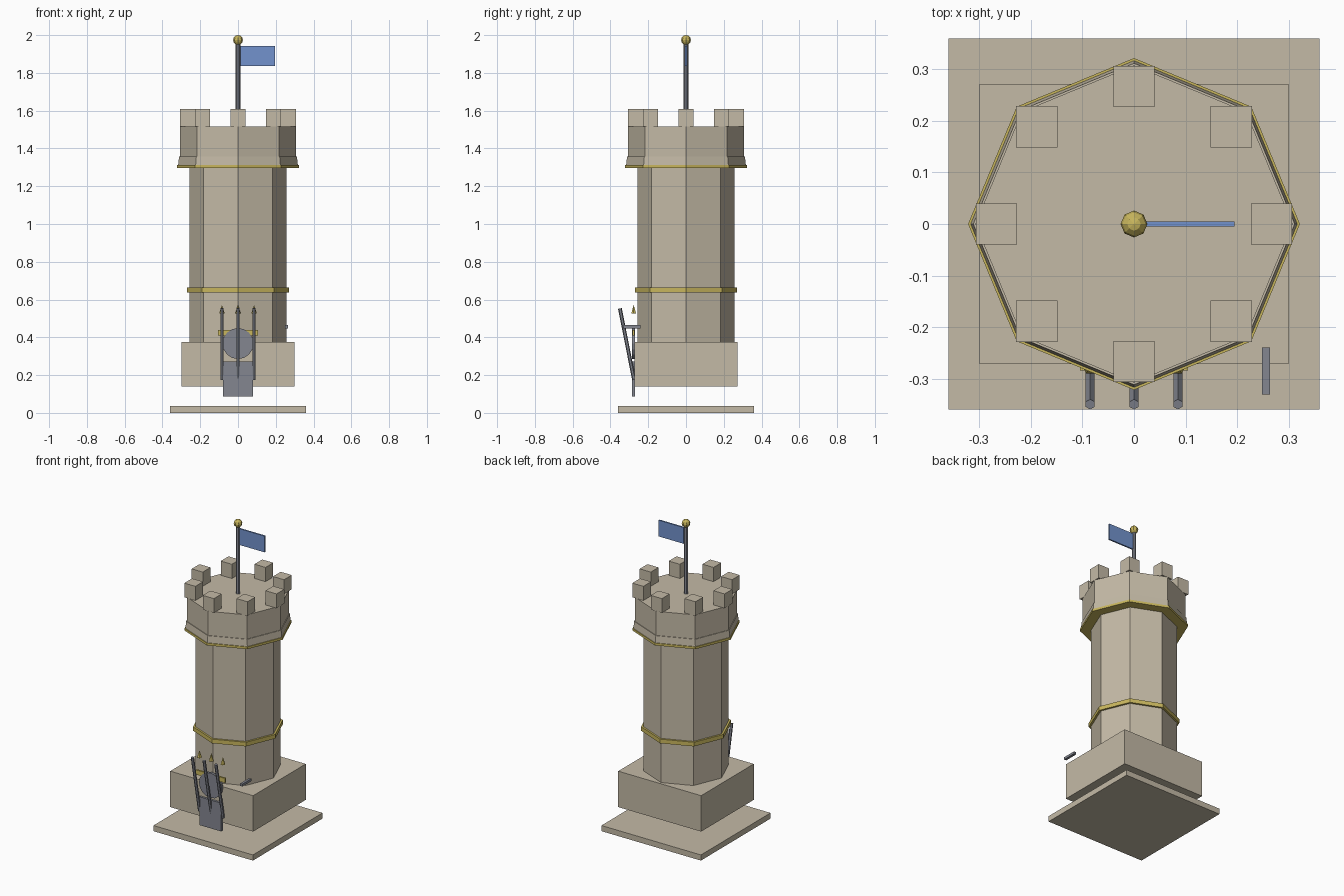
import bpy
import math
from mathutils import Vector

cube = bpy.data.objects.get("Cube")
if cube:
    bpy.data.objects.remove(cube, do_unlink=True)


def make_material(name, r, g, b):
    mat = bpy.data.materials.new(name)
    mat.use_nodes = True
    mat.diffuse_color = (r, g, b, 1)
    mat.node_tree.nodes["Principled BSDF"].inputs["Base Color"].default_value = (r, g, b, 1)
    return mat


stone = make_material("warm stone", 0.55, 0.49, 0.38)
gold = make_material("gold trim", 0.58, 0.47, 0.11)
slate = make_material("slate grey", 0.23, 0.24, 0.28)
blue = make_material("flag blue", 0.17, 0.29, 0.61)


def finish(name, mat):
    obj = bpy.context.object
    obj.name = name
    obj.data.materials.append(mat)
    bpy.ops.object.transform_apply(location=False, rotation=True, scale=True)
    return obj


def box(name, mat, low, high):
    low, high = Vector(low), Vector(high)
    bpy.ops.mesh.primitive_cube_add(size=1, location=(low + high) / 2)
    bpy.context.object.scale = high - low
    return finish(name, mat)


def prism(name, mat, r_low, r_high, z_low, z_high, sides=8, x=0, y=0):
    """Upright prism or cone with a corner on the +x axis."""
    bpy.ops.mesh.primitive_cone_add(
        vertices=sides, radius1=r_low, radius2=r_high, depth=z_high - z_low,
        location=(x, y, (z_low + z_high) / 2))
    bpy.context.object.rotation_euler.z = math.pi / 2
    return finish(name, mat)


def rod(name, mat, start, end, radius, sides):
    start, end = Vector(start), Vector(end)
    axis = end - start
    bpy.ops.mesh.primitive_cylinder_add(
        vertices=sides, radius=radius, depth=axis.length, location=(start + end) / 2,
        rotation=axis.to_track_quat('Z', 'Y').to_euler())
    return finish(name, mat)


# Ground slab and raised plinth
box("ground_slab", stone, (-0.36, -0.36, 0), (0.36, 0.36, 0.037))
box("plinth", stone, (-0.3, -0.272, 0.14), (0.3, 0.272, 0.375))

# Octagonal tower with gold bands, cornice and parapet
prism("tower_shaft", stone, 0.257, 0.257, 0.375, 1.3)
prism("lower_band", gold, 0.27, 0.27, 0.637, 0.664)
prism("upper_band", gold, 0.322, 0.322, 1.297, 1.312)
prism("cornice", stone, 0.317, 0.312, 1.312, 1.357)
prism("parapet", stone, 0.308, 0.308, 1.357, 1.515)

# Battlements, all square to the axes
for i in range(8):
    a = i * math.pi / 4
    x, y = 0.267 * math.cos(a), 0.267 * math.sin(a)
    box(f"merlon_{i + 1}", stone, (x - 0.04, y - 0.04, 1.515), (x + 0.04, y + 0.04, 1.608))

# Flagpole, finial and flag
prism("flagpole", slate, 0.013, 0.013, 1.505, 1.965)
bpy.ops.mesh.primitive_uv_sphere_add(segments=8, ring_count=6, radius=0.026,
                                     location=(0, 0, 1.974))
finish("finial", gold)
box("flag", blue, (0.013, -0.005, 1.837), (0.195, 0.005, 1.943))

# Door with round head and gold lintel
box("door", slate, (-0.079, -0.286, 0.087), (0.079, -0.27, 0.272))
rod("door_head", slate, (0, -0.286, 0.367), (0, -0.27, 0.367), 0.082, 16)
box("lintel", gold, (-0.105, -0.284, 0.41), (0.105, -0.272, 0.44))

# Leaning spears and the gold points behind them
for side, x in (("right", -0.085), ("middle", 0), ("left", 0.085)):
    rod(f"{side}_spear", slate, (x, -0.275, 0.175), (x, -0.35, 0.553), 0.01, 6)
    prism(f"{side}_point", gold, 0.015, 0, 0.525, 0.572, 6, x, -0.277)

# Small projecting bar
box("side_bar", slate, (0.248, -0.331, 0.448), (0.264, -0.24, 0.464))
